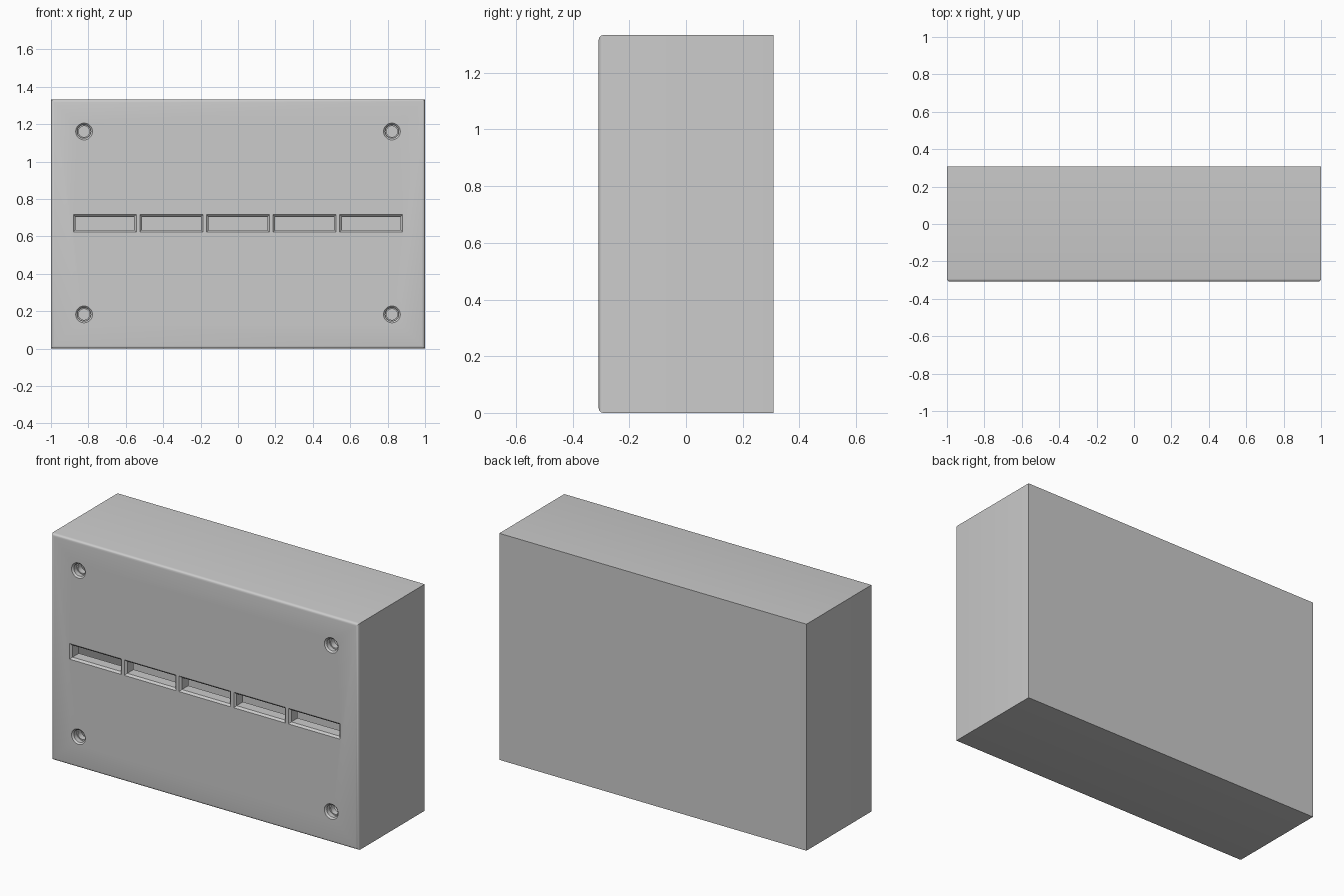
import bpy, bmesh, math

if "Cube" in bpy.data.objects:
    bpy.data.objects.remove(bpy.data.objects["Cube"])

W, D, H = 2.0, 0.616, 1.333
WALL = 0.07
FRONT = -D / 2
R = 0.016  # front edge and slot rounding


def make_object(name, bm):
    bmesh.ops.recalc_face_normals(bm, faces=bm.faces)
    mesh = bpy.data.meshes.new(name)
    bm.to_mesh(mesh)
    bm.free()
    obj = bpy.data.objects.new(name, mesh)
    bpy.context.collection.objects.link(obj)
    return obj


def add_box(bm, size, center):
    verts = bmesh.ops.create_cube(bm, size=1)["verts"]
    bmesh.ops.scale(bm, vec=size, verts=verts)
    bmesh.ops.translate(bm, vec=center, verts=verts)


def loft(bm, rings):
    # closed solid through a row of matching vertex rings
    rows = [[bm.verts.new(p) for p in ring] for ring in rings]
    n = len(rows[0])
    for a, b in zip(rows, rows[1:]):
        for i in range(n):
            j = (i + 1) % n
            bm.faces.new((a[i], a[j], b[j], b[i]))
    bm.faces.new(rows[0])
    bm.faces.new(rows[-1])


def flare(r, steps=4):
    # (depth, outward offset) pairs of a rounded opening rim
    pts = [(-0.02, r)]
    for i in range(steps + 1):
        a = math.pi / 2 * i / steps
        pts.append((r * math.sin(a), r * (1 - math.cos(math.pi / 2 - a))
                    if i not in (0, steps) else (r if i == 0 else 0)))
    return [(d, o) for d, o in pts]


def rect_ring(x, z, hw, hh, depth):
    y = FRONT + depth
    return [(x - hw, y, z - hh), (x + hw, y, z - hh),
            (x + hw, y, z + hh), (x - hw, y, z + hh)]


def circle_ring(x, z, r, depth, n=32):
    return [(x + r * math.cos(2 * math.pi * i / n), FRONT + depth,
             z + r * math.sin(2 * math.pi * i / n)) for i in range(n)]


def cut(obj, cutter):
    mod = obj.modifiers.new("cut", "BOOLEAN")
    mod.operation = "DIFFERENCE"
    mod.solver = "EXACT"
    mod.object = cutter
    cutter.hide_render = True
    bpy.context.view_layer.objects.active = obj
    bpy.ops.object.modifier_apply(modifier=mod.name)
    bpy.data.objects.remove(cutter, do_unlink=True)


# Housing with rounded front rim and sharp back
bm = bmesh.new()
add_box(bm, (W, D, H), (0, 0, H / 2))
rim = [e for e in bm.edges if all(v.co.y < 0 for v in e.verts)]
bmesh.ops.bevel(bm, geom=rim, offset=R, segments=4, profile=0.5, affect="EDGES")
housing = make_object("housing", bm)

# Hollow interior
bm = bmesh.new()
add_box(bm, (W - 2 * WALL, D - 2 * WALL, H - 2 * WALL), (0, 0, H / 2))
cut(housing, make_object("cavity_cutter", bm))

# Five slots and four stepped screw holes in the front
bm = bmesh.new()
for i in range(-2, 3):
    rings = [rect_ring(i * 0.356, 0.67, 0.157 + o, 0.035 + o, d)
             for d, o in flare(0.011)]
    rings.append(rect_ring(i * 0.356, 0.67, 0.157, 0.035, WALL + 0.03))
    loft(bm, rings)
for x in (-0.823, 0.823):
    for z in (0.183, 1.161):
        rings = [circle_ring(x, z, 0.036 + o, d) for d, o in flare(0.009)]
        rings += [circle_ring(x, z, 0.036, 0.035), circle_ring(x, z, 0.029, 0.035),
                  circle_ring(x, z, 0.029, WALL + 0.03)]
        loft(bm, rings)
cut(housing, make_object("opening_cutter", bm))

# Smooth rounded rims, crisp corners
bpy.ops.object.select_all(action="DESELECT")
housing.select_set(True)
bpy.context.view_layer.objects.active = housing
bpy.ops.object.shade_smooth_by_angle(angle=math.radians(30))
